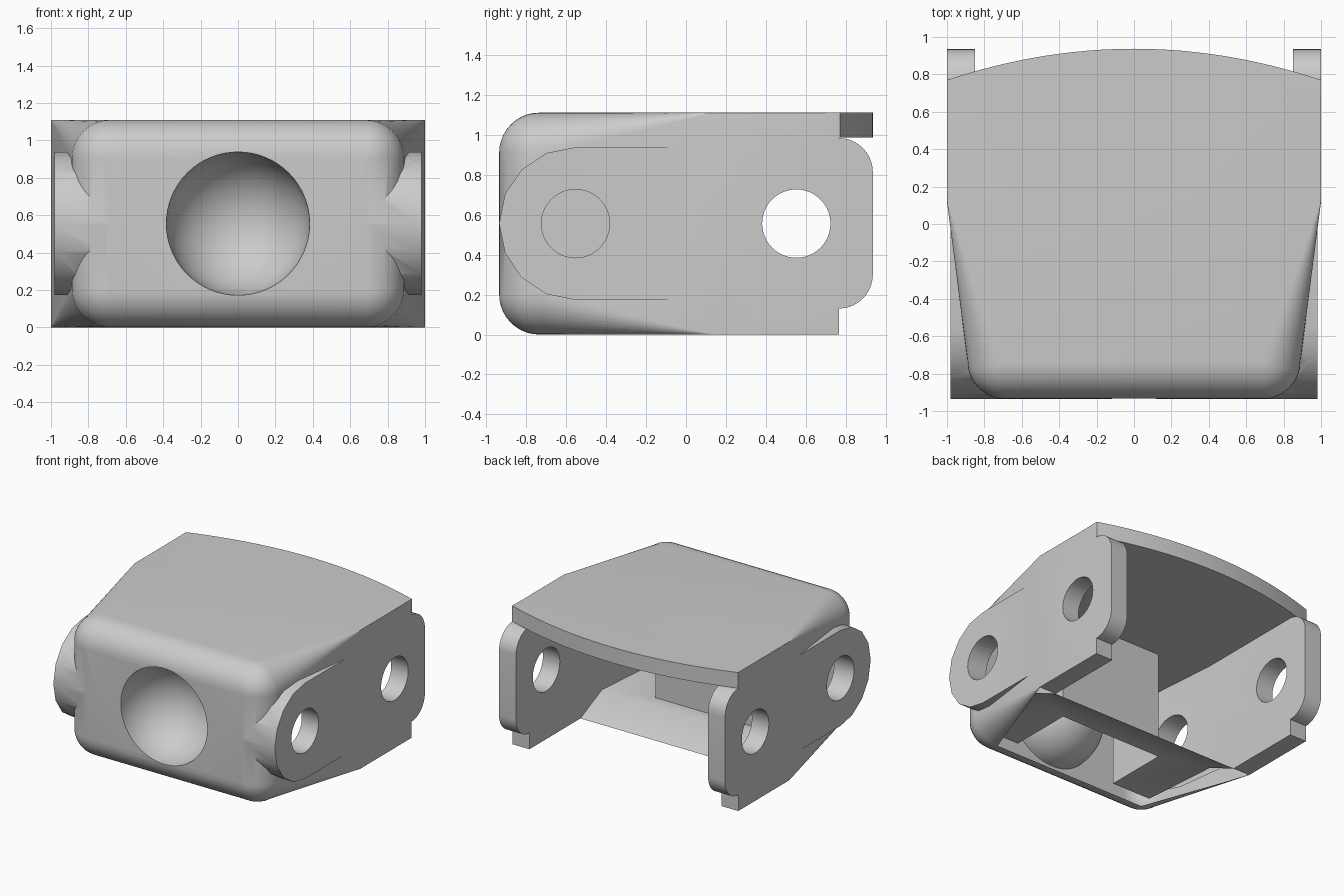
import bpy, bmesh
from math import sin, cos, pi, radians

cube = bpy.data.objects.get("Cube")
if cube:
    bpy.data.objects.remove(cube, do_unlink=True)

grey = bpy.data.materials.new("plain grey")
grey.use_nodes = True
COLOR = (0.6, 0.6, 0.6, 1)
grey.diffuse_color = COLOR
grey.node_tree.nodes["Principled BSDF"].inputs["Base Color"].default_value = COLOR

H = 1.11          # overall height
MID = H / 2       # height of the pivot axes
WALL = 0.125      # floor and roof thickness
INNER = 0.85      # inside half width
BACK = 0.765      # rear end of the side walls
R = 0.2           # front rounding


def make(name, bm):
    bmesh.ops.recalc_face_normals(bm, faces=bm.faces)
    mesh = bpy.data.meshes.new(name)
    bm.to_mesh(mesh)
    bm.free()
    obj = bpy.data.objects.new(name, mesh)
    bpy.context.collection.objects.link(obj)
    mesh.materials.append(grey)
    return obj


def loft(name, rings):
    """Skin a row of equal closed rings and cap both ends."""
    bm = bmesh.new()
    rows = [[bm.verts.new(p) for p in ring] for ring in rings]
    n = len(rows[0])
    for a, b in zip(rows, rows[1:]):
        for i in range(n):
            j = (i + 1) % n
            bm.faces.new((a[i], a[j], b[j], b[i]))
    bm.faces.new(rows[0])
    bm.faces.new(rows[-1])
    return make(name, bm)


def prism(name, pts, axis, lo, hi):
    """Extrude a 2D outline along x or z."""
    place = (lambda p, t: (t, p[0], p[1])) if axis == "x" else (lambda p, t: (p[0], p[1], t))
    return loft(name, [[place(p, t) for p in pts] for t in (lo, hi)])


def arc(cx, cy, r, start, end, steps):
    angles = [radians(start + (end - start) * i / steps) for i in range(steps + 1)]
    return [(cx + r * cos(a), cy + r * sin(a)) for a in angles]


def section(y, half, inset, r):
    """Rounded rectangle standing at depth y."""
    ring = []
    for start, sx, sz in ((0, 1, 1), (90, -1, 1), (180, -1, -1), (270, 1, -1)):
        ring += arc(sx * (half - r), MID + sz * (MID - inset - r), r, start, start + 90, 10)
    return [(x, y, z) for x, z in ring]


def combine(target, tool, operation):
    mod = target.modifiers.new(operation.title(), "BOOLEAN")
    mod.operation = operation
    mod.solver = "EXACT"
    mod.object = tool
    bpy.context.view_layer.objects.active = target
    bpy.ops.object.modifier_apply(modifier=mod.name)
    bpy.data.objects.remove(tool, do_unlink=True)


# Housing: rounded nose, tapering fillets, square rear
rings = []
for i in range(10, -1, -1):
    a = pi / 2 * i / 10
    d = R * (1 - cos(a))
    rings.append(section(-0.935 + R - R * sin(a), 0.89 - d, d, R - d + 0.004))
rings += [section(0.12, 1, 0, 0.003), section(BACK, 1, 0, 0.003)]
housing = loft("housing", rings)

# Front pivot lugs
for side in (-1, 1):
    outline = [(0.0, MID + 0.382)] + arc(-0.553, MID, 0.382, 90, 270, 8) + [(0.0, MID - 0.382)]
    lug = prism("front_lug", outline, "x", side * 0.6, side * 0.98)
    combine(housing, lug, "UNION")

# Cavity, leaving a central block behind the socket
half = [(INNER, 1), (INNER, -0.15), (0.8, -0.78), (0.455, -0.78), (0.455, -0.264)]
outline = half + [(-x, y) for x, y in reversed(half)]
combine(housing, prism("cavity", outline, "z", WALL, H - WALL), "DIFFERENCE")

# Open underside with a sloping floor lip
outline = [(-0.15, WALL), (-0.15, 0.2), (1, 0.2), (1, -0.1), (0.12, -0.1), (0.12, 0)]
combine(housing, prism("floor_opening", outline, "x", -INNER, INNER), "DIFFERENCE")

# Bowed rear edge of the roof
bow = [(x / 12, 0.937 - 0.167 * (x / 12) ** 2) for x in range(12, -13, -1)]
outline = [(1, 0.7)] + bow + [(-1, 0.7)]
combine(housing, prism("roof_edge", outline, "z", H - WALL, H), "UNION")

# Rounded rear tabs
for side in (-1, 1):
    low, high, r = WALL + 0.005, H - WALL - 0.002, 0.17
    outline = [(0.6, low)] + arc(0.935 - r, low + r, r, -90, 0, 10)
    outline += arc(0.935 - r, high - r, r, 0, 90, 10) + [(0.6, high)]
    tab = prism("rear_tab", outline, "x", side * INNER, side)
    combine(housing, tab, "UNION")

# Pivot holes, front and rear on each side
for side in (-1, 1):
    for y in (-0.553, 0.552):
        outline = arc(y, MID, 0.171, 0, 352.5, 47)
        hole = prism("pivot_hole", outline, "x", side * 0.6, side * 1.1)
        combine(housing, hole, "DIFFERENCE")

# Round socket in the nose
bm = bmesh.new()
bmesh.ops.create_uvsphere(bm, u_segments=64, v_segments=32, radius=0.383)
for v in bm.verts:
    v.co = (v.co.x, v.co.z - 0.935, v.co.y + MID)
combine(housing, make("socket", bm), "DIFFERENCE")

# Smooth shading with sharp edges kept
bpy.ops.object.select_all(action="DESELECT")
housing.select_set(True)
bpy.context.view_layer.objects.active = housing
bpy.ops.object.shade_smooth_by_angle(angle=radians(30))
